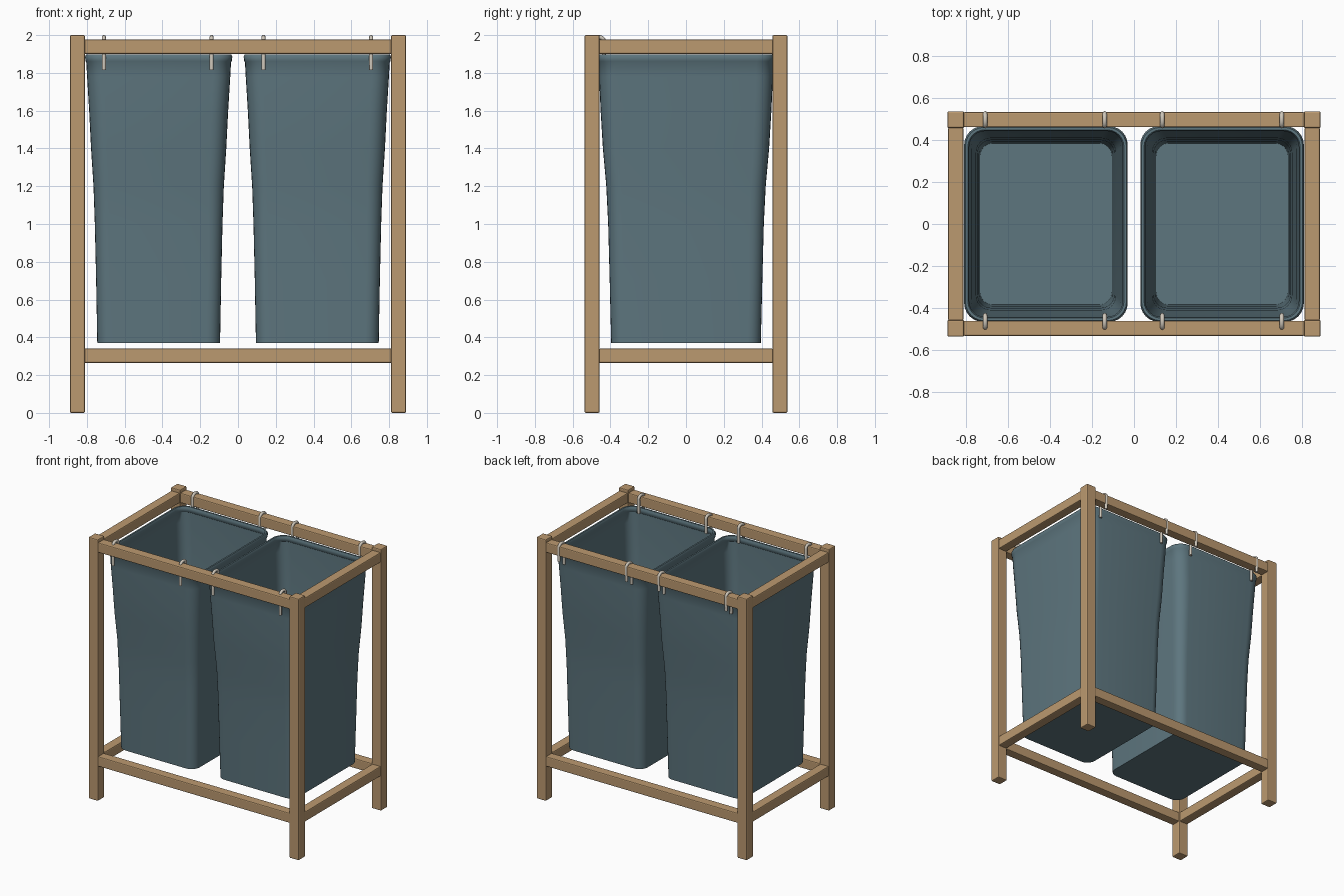
import bpy, bmesh, math

if "Cube" in bpy.data.objects:
    bpy.data.objects.remove(bpy.data.objects["Cube"])

def mat(name, col):
    m = bpy.data.materials.new(name)
    m.diffuse_color = (*col, 1)
    m.use_nodes = True
    m.node_tree.nodes["Principled BSDF"].inputs["Base Color"].default_value = m.diffuse_color
    return m

WOOD = mat("wood", (0.50, 0.32, 0.16))
FABRIC = mat("fabric", (0.11, 0.18, 0.21))
METAL = mat("hook_metal", (0.62, 0.57, 0.49))

def link(name, data, m):
    ob = bpy.data.objects.new(name, data)
    bpy.context.collection.objects.link(ob)
    data.materials.append(m)
    return ob

def box(name, c, s):
    bm = bmesh.new()
    bmesh.ops.create_cube(bm, size=1)
    for v in bm.verts:
        v.co = [c[i] + v.co[i] * s[i] for i in range(3)]
    me = bpy.data.meshes.new(name)
    bm.to_mesh(me)
    bm.free()
    ob = link(name, me, WOOD)
    b = ob.modifiers.new("bevel", 'BEVEL')
    b.width, b.segments = 0.007, 2
    return ob

# wooden frame: posts, then top and bottom rails
PX, PY, P, R = 0.85, 0.4975, 0.08, 0.072
for sx in (-1, 1):
    for sy in (-1, 1):
        box("post", (sx * PX, sy * PY, 1.0), (P, P, 2.0))
for label, z in (("top", 1.938), ("bottom", 0.302)):
    for s in (-1, 1):
        box(label + "_long_rail", (0, s * PY, z), (2 * PX - P + 0.01, R, R + 0.004))
        box(label + "_side_rail", (s * PX, 0, z), (R, 2 * PY - P + 0.01, R + 0.004))

def rounded_rect(hx, hy, r, n=6):
    pts = []
    for q, (sx, sy) in enumerate(((1, 1), (-1, 1), (-1, -1), (1, -1))):
        for i in range(n + 1):
            a = math.pi / 2 * (q + i / n)
            pts.append((sx * (hx - r) + r * math.cos(a), sy * (hy - r) + r * math.sin(a)))
    return pts

# fabric bags: (half x, half y, corner radius, z) up the outside, over the hem, down the inside
WALL = [(0.325, 0.396, 0.07, 0.37), (0.331, 0.404, 0.07, 0.70), (0.338, 0.412, 0.075, 1.0),
        (0.345, 0.422, 0.08, 1.2), (0.358, 0.440, 0.085, 1.4), (0.368, 0.452, 0.09, 1.6),
        (0.379, 0.460, 0.09, 1.78), (0.383, 0.462, 0.09, 1.855)]
HEM = [(0.387, 0.465, 0.09, 1.862), (0.390, 0.467, 0.09, 1.885), (0.384, 0.461, 0.09, 1.898),
       (0.372, 0.449, 0.08, 1.898), (0.366, 0.443, 0.075, 1.885), (0.367, 0.444, 0.075, 1.86)]
INSIDE = [(x - 0.012, y - 0.012, r - 0.012, z) for x, y, r, z in reversed(WALL[1:])]
INSIDE.append((0.314, 0.385, 0.06, 0.384))

def bag(name, cx):
    bm = bmesh.new()
    rings = [[bm.verts.new((cx + x, y, z)) for x, y in rounded_rect(hx, hy, r)]
             for hx, hy, r, z in WALL + HEM + INSIDE]
    for a, b in zip(rings, rings[1:]):
        n = len(a)
        for i in range(n):
            bm.faces.new((a[i], a[(i + 1) % n], b[(i + 1) % n], b[i]))
    bm.faces.new(rings[0][::-1])
    bm.faces.new(rings[-1])
    me = bpy.data.meshes.new(name)
    bm.to_mesh(me)
    bm.free()
    ob = link(name, me, FABRIC)
    bpy.context.view_layer.objects.active = ob
    ob.select_set(True)
    bpy.ops.object.shade_smooth_by_angle(angle=math.radians(50))
    ob.select_set(False)

bag("left_bag", -0.42)
bag("right_bag", 0.42)

# wire hooks looped over the rails, holding the hems
def hook(x, c):
    path = [(-0.030, 1.815), (-0.030, 1.97)]
    path += [(-0.030 * math.cos(a), 1.97 + 0.020 * math.sin(a))
             for a in (math.pi * k / 8 for k in range(1, 8))]
    path += [(0.030, 1.97), (0.030, 1.86)]
    cu = bpy.data.curves.new("hook", 'CURVE')
    cu.dimensions = '3D'
    cu.bevel_depth, cu.bevel_resolution, cu.use_fill_caps = 0.011, 2, True
    sp = cu.splines.new('POLY')
    sp.points.add(len(path) - 1)
    for p, (y, z) in zip(sp.points, path):
        p.co = (x, c + y, z, 1)
    link("hook", cu, METAL)

for x in (-0.71, -0.14, 0.135, 0.705):
    hook(x, -0.465)
    hook(x, 0.497)
